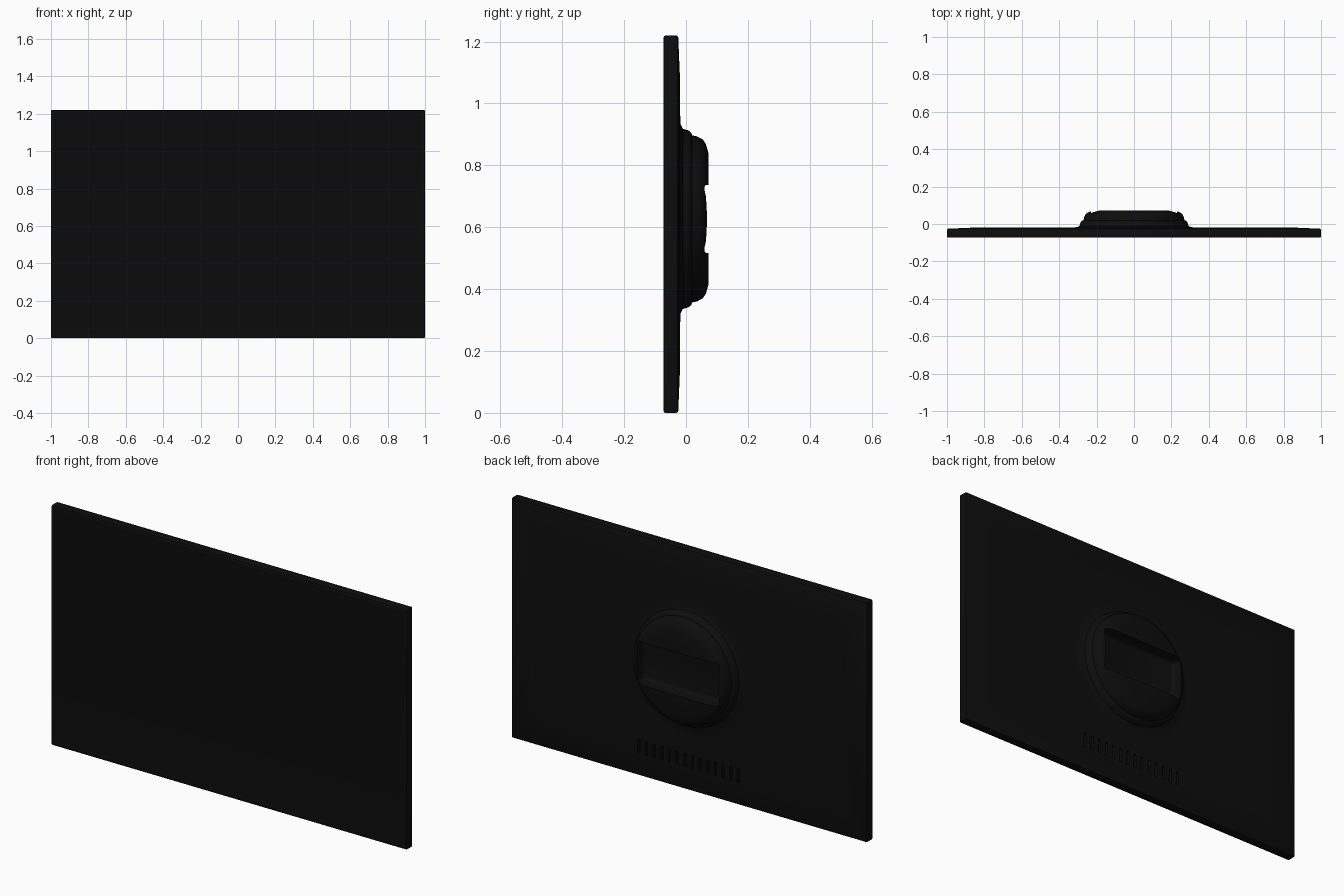
import bpy, bmesh, math
from mathutils import Vector, Matrix

cube = bpy.data.objects.get("Cube")
if cube:
    bpy.data.objects.remove(cube, do_unlink=True)

HEIGHT = 1.22
HUB_Z = 0.627
FRONT, BACK = -0.073, -0.025


def material(name, value):
    m = bpy.data.materials.new(name)
    m.use_nodes = True
    color = (value, value, value, 1)
    m.diffuse_color = color
    m.node_tree.nodes["Principled BSDF"].inputs["Base Color"].default_value = color
    return m


housing_black = material("housing black", 0.004)
screen_black = material("screen black", 0.003)


def make_object(name, bm, *mats):
    bmesh.ops.recalc_face_normals(bm, faces=bm.faces[:])
    mesh = bpy.data.meshes.new(name)
    bm.to_mesh(mesh)
    bm.free()
    for m in mats:
        mesh.materials.append(m)
    obj = bpy.data.objects.new(name, mesh)
    bpy.context.collection.objects.link(obj)
    return obj


def add_box(bm, center, size, bevel=0, segments=2):
    matrix = Matrix.Translation(center) @ Matrix.Diagonal((*size, 1))
    verts = bmesh.ops.create_cube(bm, size=1, matrix=matrix)["verts"]
    if bevel:
        edges = list({e for v in verts for e in v.link_edges})
        bmesh.ops.bevel(bm, geom=edges, offset=bevel, segments=segments,
                        profile=0.5, affect='EDGES')


def cut(obj, cutter):
    """Subtract the cutter, bake the result and discard the cutter."""
    cutter.hide_render = True
    mod = obj.modifiers.new("cut", 'BOOLEAN')
    mod.operation = 'DIFFERENCE'
    mod.solver = 'EXACT'
    mod.object = cutter
    graph = bpy.context.evaluated_depsgraph_get()
    mesh = bpy.data.meshes.new_from_object(obj.evaluated_get(graph))
    obj.modifiers.clear()
    obj.data = mesh
    bpy.data.objects.remove(cutter, do_unlink=True)


def smooth(obj, degrees):
    bpy.ops.object.select_all(action='DESELECT')
    obj.select_set(True)
    bpy.context.view_layer.objects.active = obj
    bpy.ops.object.shade_smooth_by_angle(angle=math.radians(degrees))


def facing(bm, y):
    return max((f for f in bm.faces if f.normal.y * y > 0.9), key=lambda f: f.calc_area())


# Housing: thin bevelled slab with a shallow sloped back
bm = bmesh.new()
add_box(bm, (0, (FRONT + BACK) / 2, HEIGHT / 2), (2, BACK - FRONT, HEIGHT), 0.007)
bm.normal_update()
bmesh.ops.inset_region(bm, faces=[facing(bm, 1)], thickness=0.2, depth=0.006)

# Screen: face set slightly back inside the narrow bezel
bm.normal_update()
screen = facing(bm, -1)
bmesh.ops.inset_region(bm, faces=[screen], thickness=0.012, depth=0)
bmesh.ops.inset_region(bm, faces=[screen], thickness=0.001, depth=-0.002)
screen.material_index = 1
for v in screen.verts:
    if v.co.z < HEIGHT / 2:
        v.co.z += 0.01
housing = make_object("housing", bm, housing_black, screen_black)

# Ventilation slots low on the back
bm = bmesh.new()
slots = 14
for i in range(slots):
    x = -0.28 + 0.56 * i / (slots - 1)
    add_box(bm, (x, -0.02, 0.15), (0.014, 0.03, 0.07))
cut(housing, make_object("slot_cutter", bm))
smooth(housing, 35)

# Mounting hub: stepped, rounded disc turned around the depth axis
profile = [(0, -0.035), (0.34, -0.035), (0.34, -0.019), (0.305, -0.017), (0.291, -0.01),
           (0.286, 0.008), (0.278, 0.017), (0.27, 0.02), (0.267, 0.035),
           (0.257, 0.054), (0.242, 0.064), (0.215, 0.072), (0, 0.073)]
bm = bmesh.new()
verts = [bm.verts.new((r, y, HUB_Z)) for r, y in profile]
edges = [bm.edges.new(pair) for pair in zip(verts, verts[1:])]
bmesh.ops.spin(bm, geom=verts + edges, cent=Vector((0, 0, HUB_Z)), axis=(0, 1, 0),
               angle=math.tau, steps=64, use_duplicate=False)
bmesh.ops.remove_doubles(bm, verts=bm.verts[:], dist=0.0005)
hub = make_object("mounting_hub", bm, housing_black)

# Recessed pocket across the hub
bm = bmesh.new()
add_box(bm, (0, 0.06, HUB_Z), (0.46, 0.1, 0.22), 0.018, 3)
cut(hub, make_object("pocket_cutter", bm))
smooth(hub, 40)
